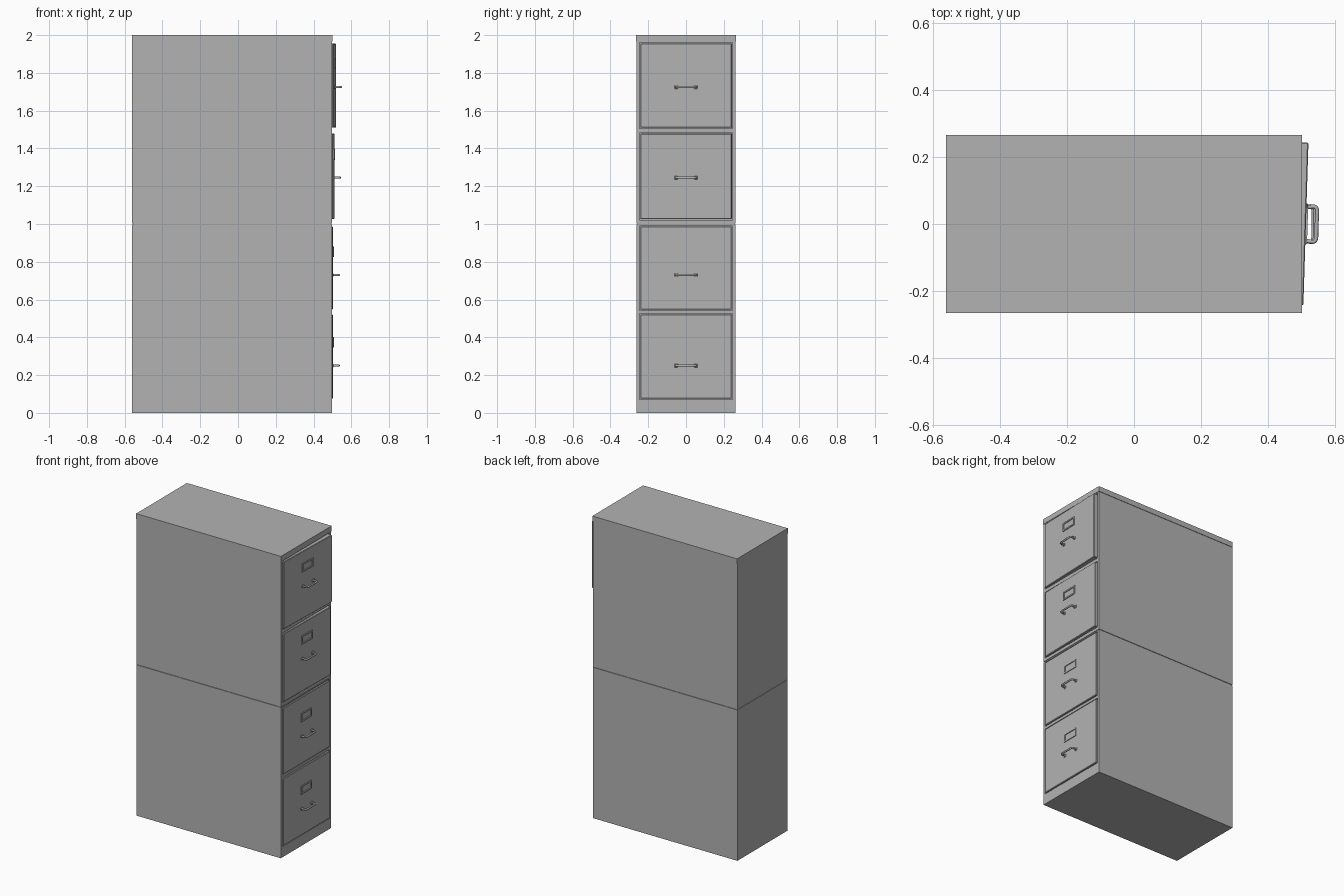
import bpy, math
from mathutils import Matrix

if "Cube" in bpy.data.objects:
    bpy.data.objects.remove(bpy.data.objects["Cube"])

metal = bpy.data.materials.new("grey_metal")
metal.use_nodes = True
COLOR = (0.45, 0.45, 0.45, 1)
metal.diffuse_color = COLOR
metal.node_tree.nodes["Principled BSDF"].inputs["Base Color"].default_value = COLOR


def box(name, x, y, z, bevel=0):
    """Box spanning the given (low, high) ranges."""
    bpy.ops.mesh.primitive_cube_add(size=1)
    ob = bpy.context.object
    ob.name = name
    spans = (x, y, z)
    size = Matrix.Diagonal([b - a for a, b in spans] + [1])
    ob.data.transform(Matrix.Translation([(a + b) / 2 for a, b in spans]) @ size)
    ob.data.materials.append(metal)
    if bevel:
        mod = ob.modifiers.new("edge", "BEVEL")
        mod.width = bevel
        mod.segments = 1
    return ob


def cut(target, cutter):
    mod = target.modifiers.new("opening", "BOOLEAN")
    mod.object = cutter
    mod.solver = "EXACT"
    cutter.hide_render = True
    cutter.hide_set(True)
    cutter.display_type = "WIRE"


BACK, FRONT, HALF = -0.56, 0.497, 0.262

# Two stacked cabinet shells, with a fine seam between them, and the top cap
lower = box("lower_cabinet", (BACK, FRONT), (-HALF, HALF), (0, 0.998))
upper = box("upper_cabinet", (BACK, FRONT), (-HALF, HALF), (1.002, 1.97))
box("seam_filler", (BACK + 0.004, FRONT - 0.004), (-0.258, 0.258), (0.99, 1.01))
box("top_cap", (BACK, 0.5), (-0.265, 0.265), (1.965, 2))


def handle(z, x):
    """Square-cornered pull with rounded bends, on two small feet."""
    curve = bpy.data.curves.new("handle_path", "CURVE")
    curve.dimensions = "3D"
    curve.bevel_depth = 0.006
    curve.bevel_resolution = 1
    curve.use_fill_caps = True
    half = [(0, 0.05), (0.022, 0.053), (0.029, 0.05), (0.032, 0.043)]
    path = half + [(dx, -y) for dx, y in reversed(half)]
    spline = curve.splines.new("POLY")
    spline.points.add(len(path) - 1)
    for point, (dx, y) in zip(spline.points, path):
        point.co = (x + dx, y, z, 1)
    ob = bpy.data.objects.new("handle", curve)
    bpy.context.collection.objects.link(ob)
    curve.materials.append(metal)
    parts = [ob]
    for y in (-0.052, 0.052):
        parts.append(box("handle_foot", (x - 0.002, x + 0.004),
                         (y - 0.009, y + 0.009), (z - 0.009, z + 0.009), 0.002))
    return parts


def label_holder(z0, z1, x):
    """Raised rectangular card frame."""
    y0, y1, w = -0.06, 0.05, 0.009
    span = (x - 0.002, x + 0.005)
    return [box("label_frame_bottom", span, (y0, y1), (z0, z0 + w)),
            box("label_frame_top", span, (y0, y1), (z1 - w, z1)),
            box("label_frame_side", span, (y0, y0 + w), (z0 + w, z1 - w)),
            box("label_frame_side", span, (y1 - w, y1), (z0 + w, z1 - w))]


# Drawers: bottom, top, handle height, face position, skew in its opening
drawers = [
    (lower, 0.07, 0.525, 0.25, 0.502, 0.002),
    (lower, 0.543, 0.992, 0.73, 0.502, 0.002),
    (upper, 1.022, 1.483, 1.245, 0.507, 0.009),
    (upper, 1.505, 1.96, 1.725, 0.512, 0.015),
]
for shell, z0, z1, grip, face, skew in drawers:
    cutter = box("opening_cutter", (0.46, 0.53), (-0.247, 0.247), (z0, z1))
    cut(shell, cutter)
    gap = 0.005
    front = box("drawer_front", (0.45, face), (-0.242, 0.242),
                (z0 + gap, z1 - gap), 0.003)
    parts = [front] + handle(grip, face) + label_holder(grip + 0.095, grip + 0.152, face)
    # Turn each drawer slightly about the vertical through its face centre
    pivot = Matrix.Translation((face, 0, 0))
    turn = pivot @ Matrix.Rotation(-math.atan2(skew, 0.48), 4, "Z") @ pivot.inverted()
    for part in parts:
        part.matrix_world = turn
